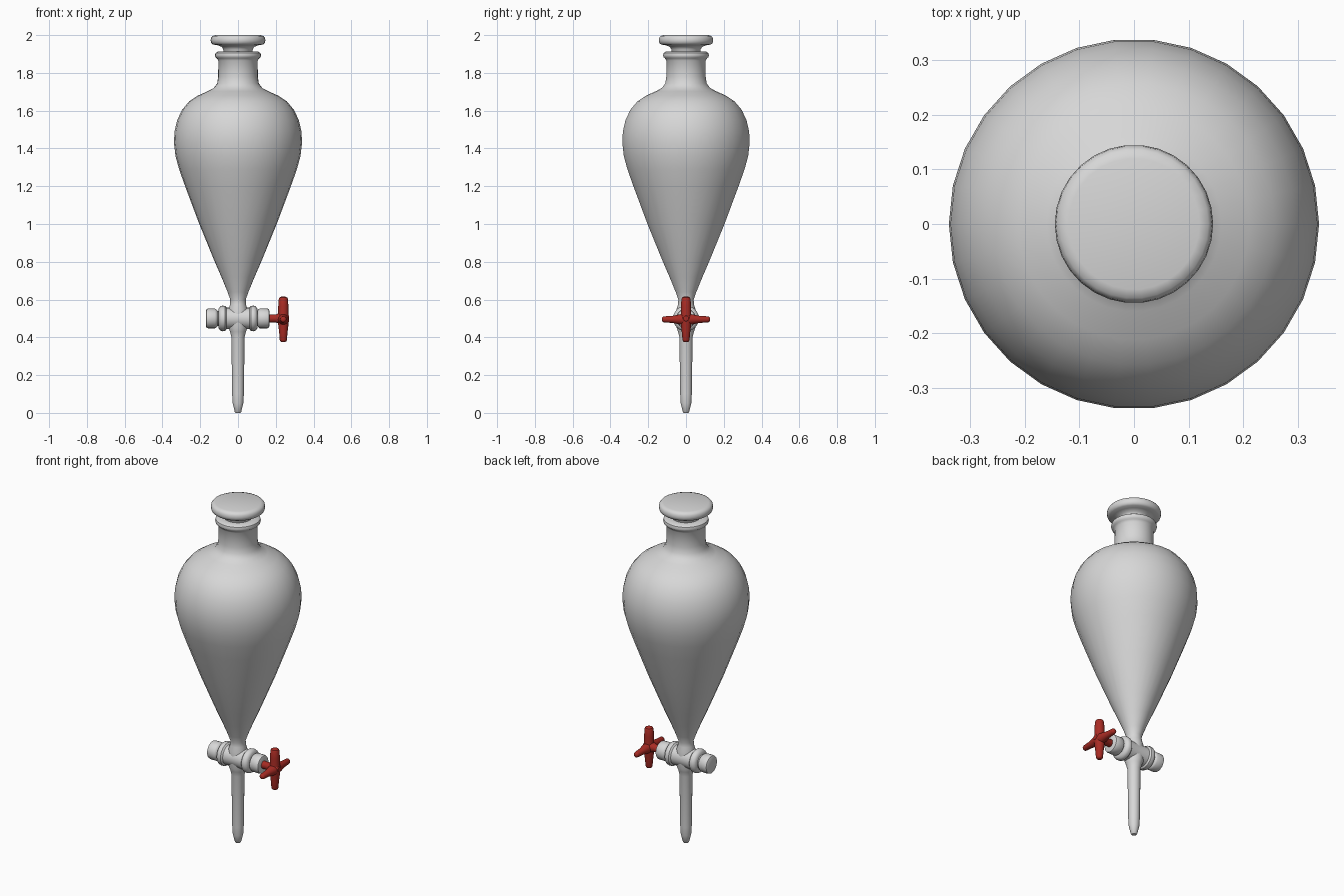
import bpy, bmesh, math
from mathutils import Matrix


def material(name, rgb):
    m = bpy.data.materials.new(name)
    m.diffuse_color = (*rgb, 1)
    return m


glass = material("pale grey glass", (0.68, 0.68, 0.68))
red = material("red plastic", (0.40, 0.025, 0.018))


def lathe(name, profile, mat, sides=30, matrix=Matrix(), angle=40):
    """Revolve (radius, height) points round z, cap both ends, then place."""
    bm = bmesh.new()
    rings = []
    for r, h in profile:
        rings.append([bm.verts.new((r * math.cos(2 * math.pi * i / sides),
                                    r * math.sin(2 * math.pi * i / sides), h))
                      for i in range(sides)])
    for a, b in zip(rings, rings[1:]):
        for i in range(sides):
            j = (i + 1) % sides
            bm.faces.new((a[i], a[j], b[j], b[i]))
    bm.faces.new(rings[0][::-1])
    bm.faces.new(rings[-1])
    bmesh.ops.recalc_face_normals(bm, faces=bm.faces)
    bm.transform(matrix)
    me = bpy.data.meshes.new(name)
    bm.to_mesh(me)
    bm.free()
    ob = bpy.data.objects.new(name, me)
    bpy.context.collection.objects.link(ob)
    me.materials.append(mat)
    bpy.ops.object.select_all(action='DESELECT')
    ob.select_set(True)
    bpy.context.view_layer.objects.active = ob
    bpy.ops.object.shade_smooth_by_angle(angle=math.radians(angle))
    return ob


# pear-shaped vessel with drain stem, neck and rolled lip
lathe("funnel_body", [
    (0.012, 0.0), (0.017, 0.005), (0.028, 0.05), (0.031, 0.1), (0.035, 0.40),
    (0.042, 0.43), (0.050, 0.45), (0.050, 0.55), (0.042, 0.575), (0.041, 0.60),
    (0.055, 0.64), (0.088, 0.72), (0.123, 0.80), (0.205, 1.0), (0.280, 1.2),
    (0.312, 1.29), (0.331, 1.36), (0.339, 1.43), (0.336, 1.49), (0.322, 1.55),
    (0.296, 1.605), (0.258, 1.65), (0.212, 1.68), (0.160, 1.703), (0.128, 1.72),
    (0.110, 1.745), (0.105, 1.78), (0.104, 1.865), (0.112, 1.877), (0.119, 1.883),
    (0.122, 1.893), (0.119, 1.905), (0.108, 1.912), (0.075, 1.912)], glass)

# flat-topped stopper
lathe("stopper", [
    (0.072, 1.89), (0.078, 1.925), (0.086, 1.938), (0.110, 1.947), (0.132, 1.950),
    (0.141, 1.957), (0.145, 1.970), (0.143, 1.985), (0.136, 1.995),
    (0.120, 2.0)], glass)

# horizontal tap parts, all turned round x at z = 0.5
along_x = Matrix.Translation((0, 0, 0.5)) @ Matrix.Rotation(math.pi / 2, 4, 'Y')
half = [(0.055, 0.0), (0.057, 0.06), (0.066, 0.068), (0.068, 0.082),
        (0.064, 0.094), (0.052, 0.102)]
lathe("tap_barrel", [(r, -h) for r, h in half[:0:-1]] + half, glass, 24, along_x)
lathe("tap_plug", [
    (0.042, -0.17), (0.050, -0.166), (0.052, -0.158), (0.052, -0.122),
    (0.048, -0.114), (0.040, -0.108), (0.040, 0.104), (0.048, 0.108),
    (0.052, 0.115), (0.052, 0.156), (0.049, 0.163), (0.042, 0.166)],
    glass, 24, along_x)
lathe("handle_shaft", [
    (0.022, 0.15), (0.021, 0.20), (0.028, 0.217), (0.030, 0.24), (0.026, 0.26),
    (0.014, 0.27)], red, 16, along_x)

# four tapering handle arms
for k, name in enumerate(("top", "left", "bottom", "right")):
    place = (Matrix.Translation((0.24, 0, 0.495))
             @ Matrix.Rotation(k * math.pi / 2, 4, 'X'))
    tip = 0.120 if k % 2 == 0 else 0.127
    r = (0.024, 0.016, 0.019, 0.016)[k]
    lathe("handle_arm_" + name, [
        (0.030, 0.0), (0.027, 0.03), (r + 0.003, 0.07), (r, tip - 0.012),
        (r * 0.85, tip - 0.004), (r * 0.5, tip)], red, 16, place)
